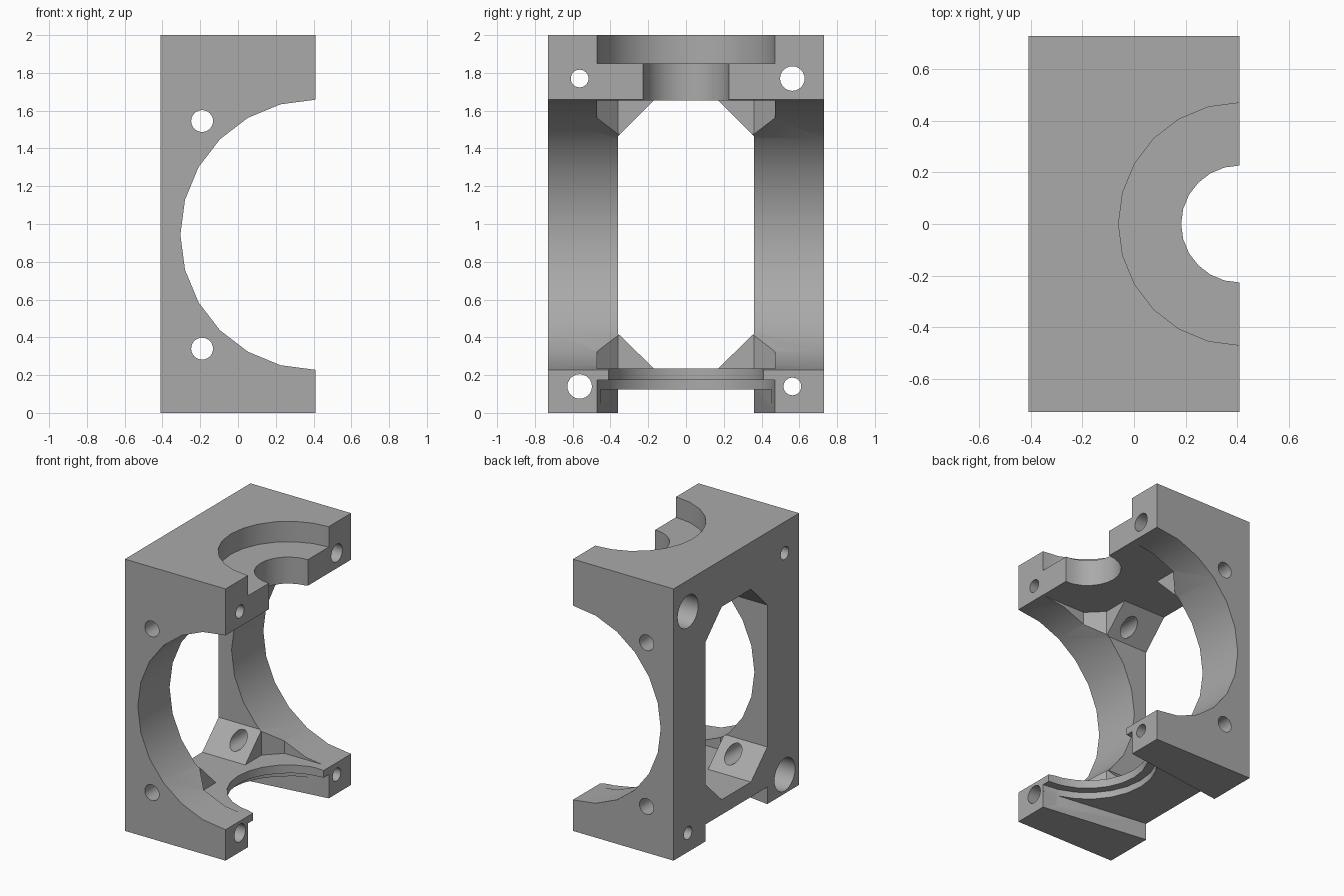
import bpy
import bmesh
import math
from mathutils import Matrix, Vector

default = bpy.data.objects.get("Cube")
if default:
    bpy.data.objects.remove(default, do_unlink=True)

FRONT_X = 0.41      # open side
HALF_Y = 0.73
FLOOR, CEILING = 0.235, 1.655


def add_object(name, bm):
    bmesh.ops.recalc_face_normals(bm, faces=bm.faces)
    mesh = bpy.data.meshes.new(name)
    bm.to_mesh(mesh)
    bm.free()
    obj = bpy.data.objects.new(name, mesh)
    bpy.context.collection.objects.link(obj)
    return obj


def prism(name, points, offset):
    """Extrude a flat outline of 3D points by an offset."""
    bm = bmesh.new()
    face = bm.faces.new([bm.verts.new(p) for p in points])
    extruded = bmesh.ops.extrude_face_region(bm, geom=[face])["geom"]
    verts = [v for v in extruded if isinstance(v, bmesh.types.BMVert)]
    bmesh.ops.translate(bm, verts=verts, vec=Vector(offset))
    return add_object(name, bm)


def box(name, low, high):
    (x0, y0, z0), (x1, y1, z1) = low, high
    outline = [(x0, y0, z0), (x1, y0, z0), (x1, y1, z0), (x0, y1, z0)]
    return prism(name, outline, (0, 0, z1 - z0))


def bore(name, start, axis, radius, length, sides=24):
    """Cylinder running from start along the given axis."""
    turn = {"X": Matrix.Rotation(math.pi / 2, 4, "Y"),
            "Y": Matrix.Rotation(-math.pi / 2, 4, "X"),
            "Z": Matrix.Identity(4)}[axis]
    place = Matrix.Translation(start) @ turn @ Matrix.Translation((0, 0, length / 2))
    bm = bmesh.new()
    bmesh.ops.create_cone(bm, cap_ends=True, segments=sides, radius1=radius,
                          radius2=radius, depth=length, matrix=place)
    return add_object(name, bm)


def cut(target, cutter):
    mod = target.modifiers.new("cut", "BOOLEAN")
    mod.operation = "DIFFERENCE"
    mod.solver = "EXACT"
    mod.object = cutter
    graph = bpy.context.evaluated_depsgraph_get()
    mesh = bpy.data.meshes.new_from_object(target.evaluated_get(graph))
    target.modifiers.clear()
    target.data = mesh
    bpy.data.objects.remove(cutter, do_unlink=True)


# Solid block
housing = box("half_housing", (-FRONT_X, -HALF_Y, 0), (FRONT_X, HALF_Y, 2))

# Rear window with chamfered corners, leaving four corner gussets
w, c, z_low, z_high = 0.36, 0.17, 0.42, 1.465
window = [(-0.6, y, z) for y, z in (
    (-c, FLOOR), (c, FLOOR), (w, z_low), (w, z_high),
    (c, CEILING), (-c, CEILING), (-w, z_high), (-w, z_low))]
cut(housing, prism("window_cutter", window, (0.6, 0, 0)))

# Inner chamber that flares outward in front of the gussets
chamber = [(-0.06, -0.36), (0.05, -0.47), (0.6, -0.47),
           (0.6, 0.47), (0.05, 0.47), (-0.06, 0.36)]
cut(housing, prism("chamber_cutter", [(x, y, FLOOR) for x, y in chamber],
                   (0, 0, CEILING - FLOOR)))

# Large round opening through both side walls
cut(housing, bore("side_opening_cutter", (FRONT_X, -1, 0.943), "Y", 0.715, 2))

# Stepped seats in the top and bottom plates: bottom height, radius, length
for z, radius, length in ((1.5, 0.227, 0.7), (1.85, 0.47, 0.4),
                          (0.05, 0.41, 0.4), (0.05, 0.47, 0.125)):
    cut(housing, bore("seat_cutter", (FRONT_X, 0, z), "Z", radius, length))

# Tapered slot under the base
slot = [(-0.43, -0.357), (0.43, -0.473), (0.43, 0.473), (-0.43, 0.357)]
cut(housing, prism("slot_cutter", [(x, y, -0.1) for x, y in slot], (0, 0, 0.225)))

# Mounting holes through the side walls and gussets
for z in (0.34, 1.545):
    cut(housing, bore("mount_hole_cutter", (-0.19, -1, z), "Y", 0.058, 2))

# Clamp holes: two narrow, two wide with a recess at the rear
for side, z_narrow, z_wide in ((-1, 1.77, 0.14), (1, 0.14, 1.77)):
    y = side * 0.563
    cut(housing, bore("narrow_hole_cutter", (-0.6, y, z_narrow), "X", 0.047, 1.2))
    cut(housing, bore("wide_hole_cutter", (-0.6, y, z_wide), "X", 0.065, 1.2))
    cut(housing, bore("recess_cutter", (-0.6, y, z_wide), "X", 0.12, 0.6))

# Single grey finish
grey = bpy.data.materials.new("plain_grey")
grey.use_nodes = True
colour = (0.4, 0.4, 0.4, 1)
grey.diffuse_color = colour
grey.node_tree.nodes["Principled BSDF"].inputs["Base Color"].default_value = colour
housing.data.materials.clear()
housing.data.materials.append(grey)

bpy.ops.object.select_all(action="DESELECT")
housing.select_set(True)
bpy.context.view_layer.objects.active = housing
bpy.ops.object.shade_smooth_by_angle(angle=math.radians(30))
